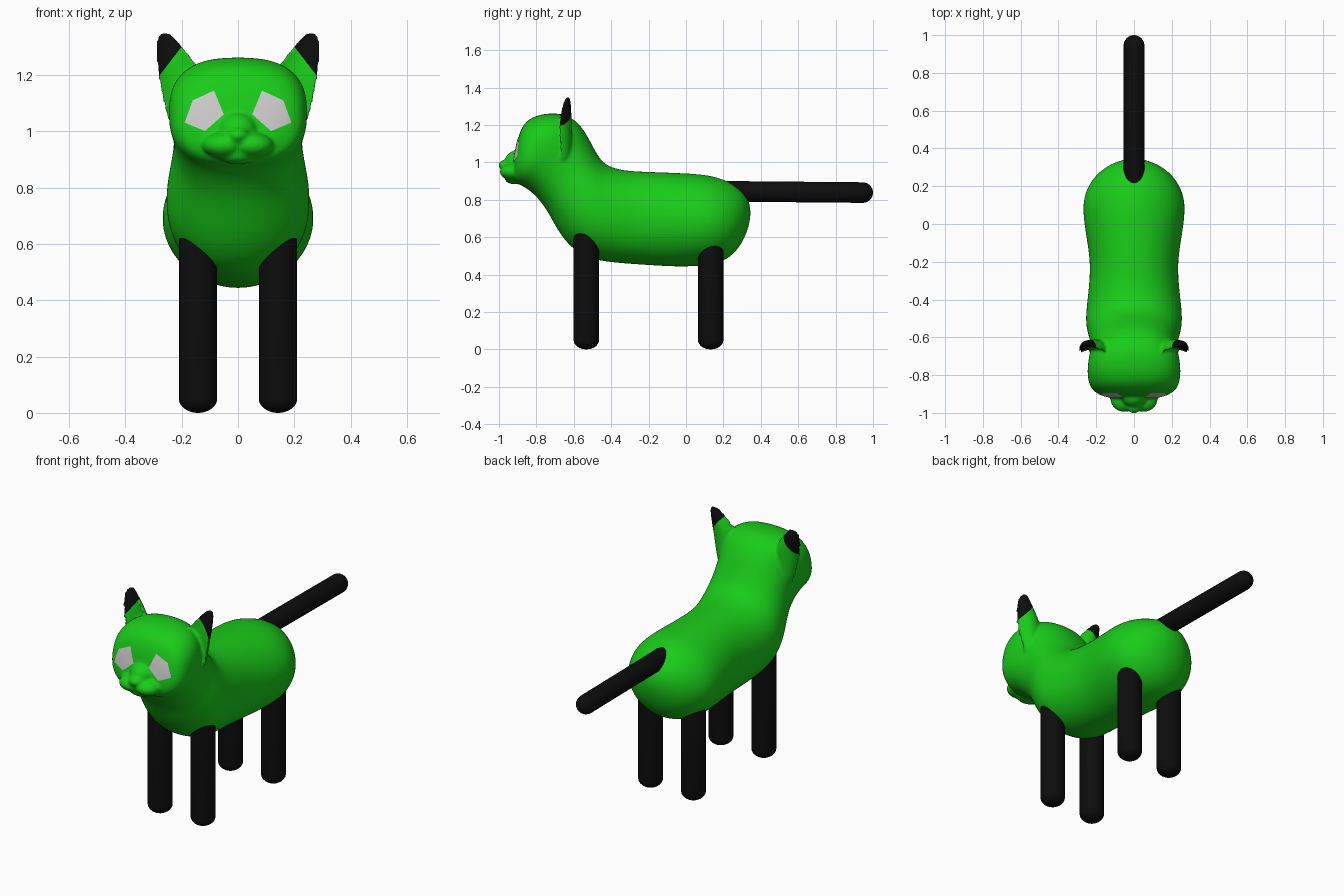
import bpy, bmesh, math
from mathutils import Vector, Matrix
from mathutils.bvhtree import BVHTree

if "Cube" in bpy.data.objects:
    bpy.data.objects.remove(bpy.data.objects["Cube"])


def material(name, rgb):
    m = bpy.data.materials.new(name)
    m.diffuse_color = (*rgb, 1)
    m.use_nodes = True
    m.node_tree.nodes["Principled BSDF"].inputs["Base Color"].default_value = m.diffuse_color
    return m


green = material("green_fur", (0.01, 0.6, 0.01))
black = material("black_fur", (0.004, 0.004, 0.004))


def new_object(name, bm, *mats):
    bmesh.ops.recalc_face_normals(bm, faces=bm.faces)
    for f in bm.faces:
        f.smooth = True
    me = bpy.data.meshes.new(name)
    bm.to_mesh(me)
    bm.free()
    for m in mats:
        me.materials.append(m)
    ob = bpy.data.objects.new(name, me)
    bpy.context.collection.objects.link(ob)
    return ob


def loft(bm, rings):
    """Skin closed rings of points and cap both ends."""
    vs = [[bm.verts.new(p) for p in r] for r in rings]
    n = len(vs[0])
    for a, b in zip(vs, vs[1:]):
        for i in range(n):
            bm.faces.new((a[i], a[(i + 1) % n], b[(i + 1) % n], b[i]))
    bm.faces.new(vs[0])
    bm.faces.new(vs[-1])


def spow(v, p):
    return math.copysign(abs(v) ** p, v)


def angles(n):
    return [2 * math.pi * i / n for i in range(n)]


# torso, neck and head: top y,z / bottom y,z / half width / squareness
SECTIONS = [
    (0.345, 0.75, 0.345, 0.71, 0.03, 2), (0.33, 0.82, 0.33, 0.63, 0.10, 2),
    (0.275, 0.875, 0.28, 0.53, 0.19, 2), (0.19, 0.915, 0.2, 0.465, 0.25, 2),
    (0.1, 0.937, 0.1, 0.445, 0.277, 2), (-0.05, 0.945, -0.05, 0.44, 0.257, 2),
    (-0.2, 0.95, -0.2, 0.45, 0.23, 2.1), (-0.33, 0.955, -0.36, 0.46, 0.24, 2.1),
    (-0.42, 0.98, -0.52, 0.48, 0.256, 2.1), (-0.46, 1.02, -0.62, 0.545, 0.255, 2.1),
    (-0.49, 1.07, -0.69, 0.64, 0.24, 2.1), (-0.53, 1.15, -0.745, 0.75, 0.225, 2.2),
    (-0.58, 1.22, -0.81, 0.83, 0.235, 2.4), (-0.65, 1.26, -0.86, 0.865, 0.247, 2.5),
    (-0.73, 1.265, -0.88, 0.875, 0.247, 2.6), (-0.81, 1.25, -0.90, 0.885, 0.235, 2.5),
    (-0.87, 1.21, -0.915, 0.895, 0.205, 2.4), (-0.9, 1.13, -0.93, 0.93, 0.13, 2.2),
    (-0.91, 1.06, -0.93, 0.98, 0.05, 2)]
bm = bmesh.new()
rings = []
for ty, tz, by, bz, w, n in SECTIONS:
    mid, half = Vector((0, ty + by, tz + bz)) / 2, Vector((0, ty - by, tz - bz)) / 2
    rings.append([mid + half * spow(math.sin(t), 2 / n)
                  + Vector((w * spow(math.cos(t), 2 / n), 0, 0)) for t in angles(32)])
loft(bm, rings)

# muzzle: bridge, nose, chin and two lip pads
for c, r in [((0, -0.9, 1.0), (0.07, 0.07, 0.065)), ((0, -0.957, 0.985), (0.042, 0.046, 0.03)),
             ((0, -0.915, 0.915), (0.07, 0.055, 0.032)),
             ((0.05, -0.925, 0.95), (0.075, 0.07, 0.045)),
             ((-0.05, -0.925, 0.95), (0.075, 0.07, 0.045))]:
    bmesh.ops.create_uvsphere(bm, u_segments=24, v_segments=16, radius=1.02,
                              matrix=Matrix.LocRotScale(Vector(c), None, Vector(r)))

# cupped ears: z / inner x / outer x
EAR = [(0.98, 0.14, 0.235), (1.1, 0.12, 0.267), (1.2, 0.125, 0.284), (1.25, 0.155, 0.291),
       (1.3, 0.195, 0.292), (1.335, 0.228, 0.288), (1.352, 0.245, 0.277)]
for s in (1, -1):
    rings = []
    for z, xi, xo in EAR:
        depth = 0.035 + 0.4 * (xo - xi - 0.05)
        ring = []
        for t in angles(24):
            k = math.sin(t)
            y = depth * (k if k > 0 else -0.35 * k)
            ring.append((s * ((xi + xo) / 2 + (xo - xi) / 2 * math.cos(t)),
                         -0.625 - depth * 0.8 + y, z))
        rings.append(ring)
    loft(bm, rings)

# fuse the shapes into one smooth skin
source = new_object("body_source", bm)
source.modifiers.new("sub", 'SUBSURF').levels = 2
rm = source.modifiers.new("fuse", 'REMESH')
rm.mode, rm.voxel_size = 'VOXEL', 0.008
sm = source.modifiers.new("smooth", 'SMOOTH')
sm.factor, sm.iterations = 0.5, 6
dg = bpy.context.evaluated_depsgraph_get()
skin = bpy.data.meshes.new_from_object(source.evaluated_get(dg))
bpy.data.objects.remove(source)
bm = bmesh.new()
bm.from_mesh(skin)

# black ear tips, cut along a slanted plane
for s in (1, -1):
    bmesh.ops.bisect_plane(bm, geom=bm.verts[:] + bm.edges[:] + bm.faces[:],
                           plane_co=(0, 0, 1.56), plane_no=(1.3 * s, 0, 1))
for f in bm.faces:
    c = f.calc_center_median()
    f.material_index = int(c.z + 1.3 * abs(c.x) > 1.56)
tree = BVHTree.FromBMesh(bm)
new_object("body", bm, green, black)

# eyes: patches laid on the face
EYE = [(0.085, 1.143), (0.16, 1.108), (0.188, 1.03), (0.117, 1.0), (0.05, 1.058)]
for s, side in ((1, "left"), (-1, "right")):
    bm = bmesh.new()
    cx, cz, n = 0.12, 1.07, 8
    outline = []
    for (x0, z0), (x1, z1) in zip(EYE, EYE[1:] + EYE[:1]):
        outline += [(x0 + (x1 - x0) * i / n, z0 + (z1 - z0) * i / n) for i in range(n)]
    rings = []
    for k in (0.1, 0.3, 0.5, 0.7, 0.85, 1):
        ring = []
        for x, z in outline:
            px, pz = s * (cx + (x - cx) * k), cz + (z - cz) * k
            hit = tree.ray_cast(Vector((px, -2, pz)), Vector((0, 1, 0)))
            ring.append(hit[0] + hit[1] * 0.004)
        rings.append(ring)
    loft(bm, rings)
    bm.faces.ensure_lookup_table()
    bm.faces.remove(bm.faces[-1])
    bmesh.ops.recalc_face_normals(bm, faces=bm.faces)
    new_object(side + "_eye", bm)


def rod(name, start, end, radius, dome):
    """Round-ended rod; the dome length applies to both ends."""
    a, b = Vector(start), Vector(end)
    rot = (b - a).to_track_quat('Z', 'Y')
    length = (b - a).length
    prof = [(radius * math.sin(u), dome * (1 - math.cos(u)))
            for u in (0.1, 0.35, 0.6, 0.85, 1.1, 1.35, math.pi / 2)]
    prof += [(r, length - h) for r, h in reversed(prof)]
    bm = bmesh.new()
    loft(bm, [[a + rot @ Vector((r * math.cos(t), r * math.sin(t), h)) for t in angles(32)]
              for r, h in prof])
    return new_object(name, bm, black)


# legs and tail
for s, side in ((1, "left"), (-1, "right")):
    for pos, y in (("front", -0.533), ("back", 0.132)):
        rod(f"{pos}_{side}_leg", (s * 0.142, y, 0), (s * 0.142, y, 0.7), 0.068, 0.05)
rod("tail", (0, 0.13, 0.846), (0, 1.0, 0.838), 0.055, 0.055)
